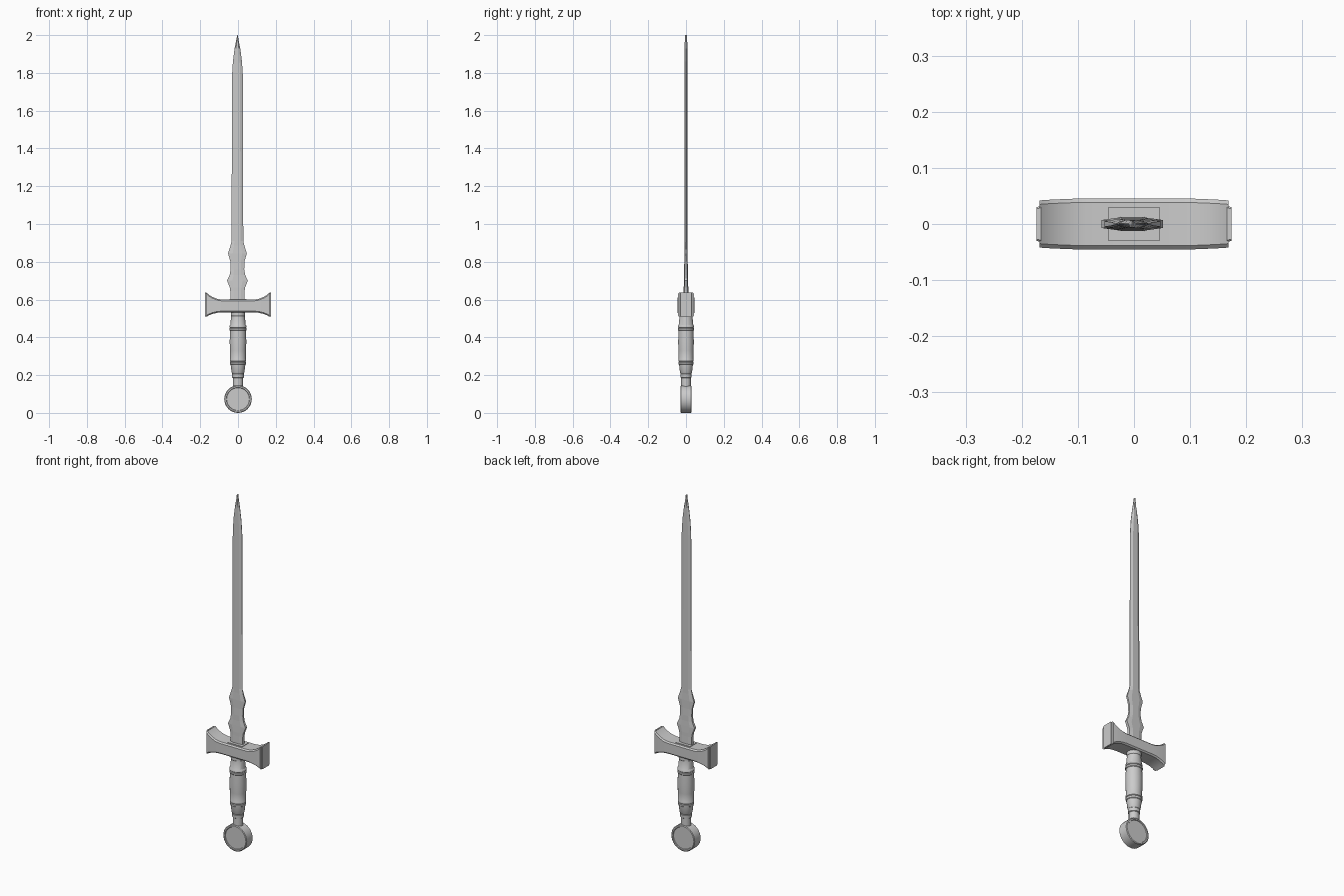
import bpy, bmesh, math

if "Cube" in bpy.data.objects:
    bpy.data.objects.remove(bpy.data.objects["Cube"])


def finish(name, bm, smooth=None):
    bmesh.ops.remove_doubles(bm, verts=bm.verts, dist=1e-5)
    bmesh.ops.recalc_face_normals(bm, faces=bm.faces)
    me = bpy.data.meshes.new(name)
    bm.to_mesh(me)
    bm.free()
    ob = bpy.data.objects.new(name, me)
    bpy.context.collection.objects.link(ob)
    if smooth:
        bpy.ops.object.select_all(action='DESELECT')
        ob.select_set(True)
        bpy.context.view_layer.objects.active = ob
        bpy.ops.object.shade_smooth_by_angle(angle=math.radians(smooth))
    return ob


def loft(name, rings, smooth=None):
    """Skin a list of closed rings and cap both ends."""
    bm = bmesh.new()
    vs = [[bm.verts.new(p) for p in r] for r in rings]
    n = len(vs[0])
    for a, b in zip(vs, vs[1:]):
        for i in range(n):
            j = (i + 1) % n
            bm.faces.new((a[i], a[j], b[j], b[i]))
    bm.faces.new(vs[0][::-1])
    bm.faces.new(vs[-1])
    return finish(name, bm, smooth)


def blade_ring(z, w, t, e, cx=-0.003):
    """Bevelled section: half width w, half thickness t, edge half thickness e."""
    f = w * 0.5
    pts = [(w, -e), (w, e), (f, t), (-f, t), (-w, e), (-w, -e), (-f, -t), (f, -t)]
    return [(x + cx, y, z) for x, y in pts]


# Blade with waisted, two-lobed base
blade = [(0.58, .038, .013, .008), (0.645, .038, .012, .008), (0.665, .041, .012, .008),
         (0.70, .055, .011, .007), (0.73, .041, .010, .006), (0.76, .036, .010, .005),
         (0.80, .037, .009, .005), (0.845, .050, .009, .005), (0.885, .037, .008, .003),
         (0.91, .031, .008, .001), (1.30, .030, .0075, .001), (1.78, .029, .007, .001),
         (1.86, .024, .007, .001), (1.93, .015, .007, .001), (1.975, .006, .0065, .001),
         (2.0, .001, .006, .001)]
loft("blade", [blade_ring(*b) for b in blade])


# Crossguard: rounded-edge bar flaring towards both ends
def guard_ring(x, lo, hi, d, c=0.007):
    pts = [(-d + c, lo), (d - c, lo), (d, lo + c), (d, hi - c),
           (d - c, hi), (-d + c, hi), (-d, hi - c), (-d, lo + c)]
    return [(x, y, z) for y, z in pts]


half = [(0.085, .532, .600, .045), (0.11, .530, .604, .045), (0.135, .524, .614, .044),
        (0.155, .516, .626, .043), (0.168, .508, .638, .042)]
stations = [(-x, *r) for x, *r in reversed(half)] + half
loft("crossguard", [guard_ring(*s) for s in stations], 25)

# End plates and blade collar
for side, name in ((-1, "guard_end_left"), (1, "guard_end_right")):
    loft(name, [guard_ring(side * 0.166, .510, .638, .032, .003),
                guard_ring(side * 0.174, .510, .638, .030, .003)])
loft("blade_collar", [[(sx * .046, sy * .029, z) for sx, sy in
                       ((-1, -1), (1, -1), (1, 1), (-1, 1))] for z in (.59, .603)])

# Grip: turned profile with raised bands
grip = [(0.135, .027), (0.185, .027), (0.188, .031), (0.205, .032), (0.208, .030),
        (0.215, .034), (0.255, .039), (0.258, .042), (0.268, .043), (0.271, .040),
        (0.274, .043), (0.284, .043), (0.288, .041), (0.33, .043), (0.38, .044),
        (0.435, .042), (0.438, .045), (0.447, .045), (0.450, .042), (0.453, .045),
        (0.462, .044), (0.466, .041), (0.513, .036), (0.516, .038), (0.534, .038)]
SEG = 24
loft("grip", [[(r * math.cos(2 * math.pi * i / SEG), r * .94 * math.sin(2 * math.pi * i / SEG), z)
               for i in range(SEG)] for z, r in grip], 30)

# Disc pommel with a shallow recessed face on both sides
pommel = [(-.025, .060), (-.029, .062), (-.029, .069), (-.026, .073),
          (.026, .073), (.029, .069), (.029, .062), (.025, .060)]
SEG = 32
loft("pommel", [[(r * math.cos(2 * math.pi * i / SEG), y, .073 + r * math.sin(2 * math.pi * i / SEG))
                 for i in range(SEG)] for y, r in pommel], 30)
